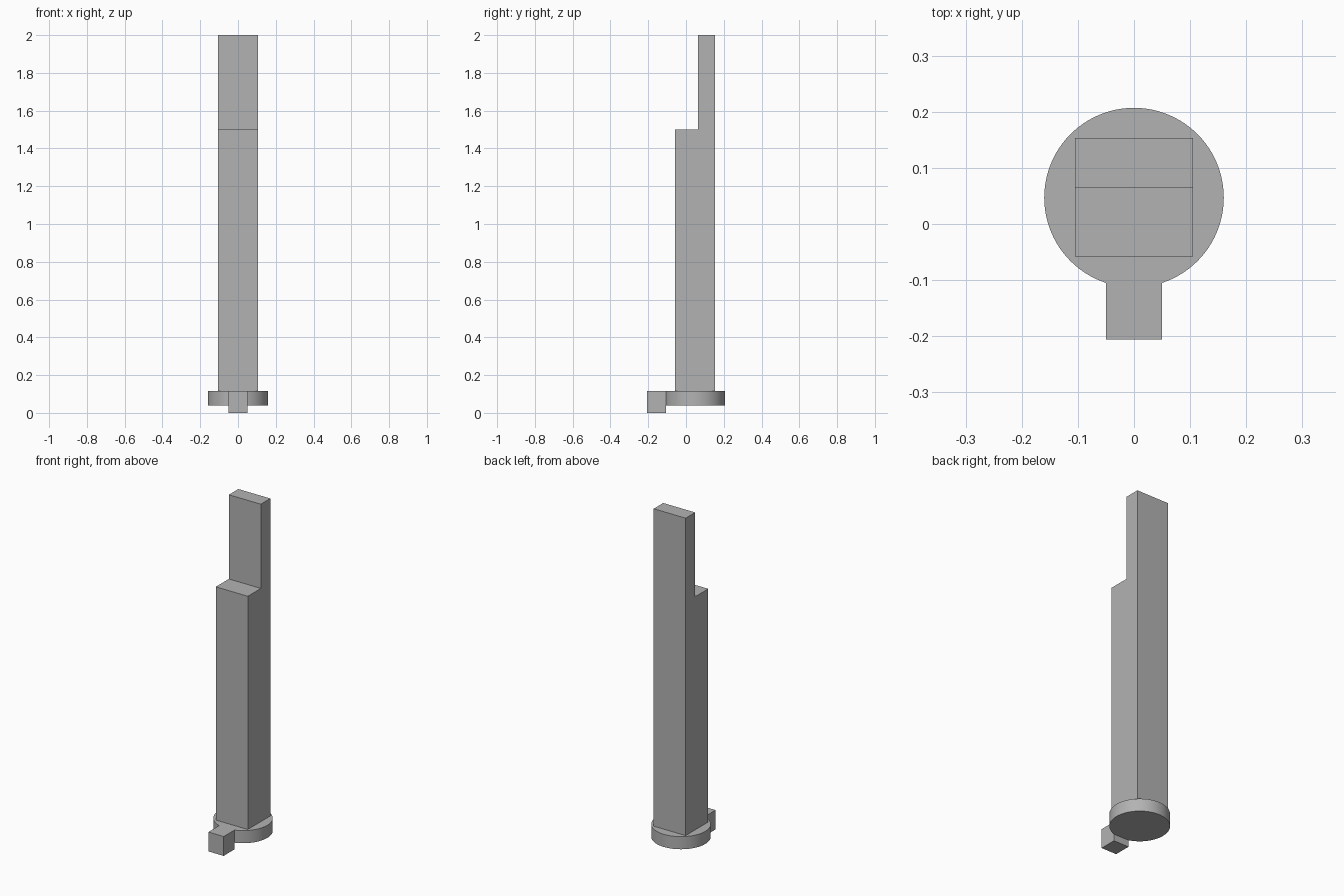
import bpy
import bmesh

cube = bpy.data.objects.get("Cube")
if cube:
    bpy.data.objects.remove(cube, do_unlink=True)

grey = bpy.data.materials.new("plain grey")
grey.use_nodes = True
colour = (0.45, 0.45, 0.45, 1)
grey.diffuse_color = colour
grey.node_tree.nodes["Principled BSDF"].inputs["Base Color"].default_value = colour

HALF_WIDTH = 0.105
DISC_Y, DISC_RADIUS = 0.047, 0.16
DISC_BOTTOM, DISC_TOP = 0.04, 0.115


def extrude_outline(name, points, offset):
    """Make a solid by sweeping a closed outline along an offset."""
    bm = bmesh.new()
    face = bm.faces.new([bm.verts.new(p) for p in points])
    swept = bmesh.ops.extrude_face_region(bm, geom=[face], use_keep_orig=True)
    moved = [v for v in swept["geom"] if isinstance(v, bmesh.types.BMVert)]
    bmesh.ops.translate(bm, vec=offset, verts=moved)
    bmesh.ops.recalc_face_normals(bm, faces=bm.faces)
    mesh = bpy.data.meshes.new(name)
    bm.to_mesh(mesh)
    bm.free()
    mesh.materials.append(grey)
    obj = bpy.data.objects.new(name, mesh)
    bpy.context.collection.objects.link(obj)
    return obj


# Square shaft, stepped back to a thin blade near the top
front, step, back = -0.058, 0.064, 0.153
profile = [(front, DISC_TOP), (back, DISC_TOP), (back, 2), (step, 2),
           (step, 1.5), (front, 1.5)]
extrude_outline("stepped_shaft", [(-HALF_WIDTH, y, z) for y, z in profile],
                (2 * HALF_WIDTH, 0, 0))

# Round base disc
bpy.ops.mesh.primitive_cylinder_add(
    vertices=96, radius=DISC_RADIUS, depth=DISC_TOP - DISC_BOTTOM,
    location=(0, DISC_Y, (DISC_TOP + DISC_BOTTOM) / 2))
disc = bpy.context.object
disc.name = "base_disc"
disc.data.materials.append(grey)
bpy.ops.object.shade_smooth_by_angle()

# Front tab, reaching below the disc
tab_half, tab_front, tab_back = 0.05, -0.206, -0.105
extrude_outline("front_tab",
                [(-tab_half, tab_front, 0), (tab_half, tab_front, 0),
                 (tab_half, tab_back, 0), (-tab_half, tab_back, 0)],
                (0, 0, DISC_TOP))
